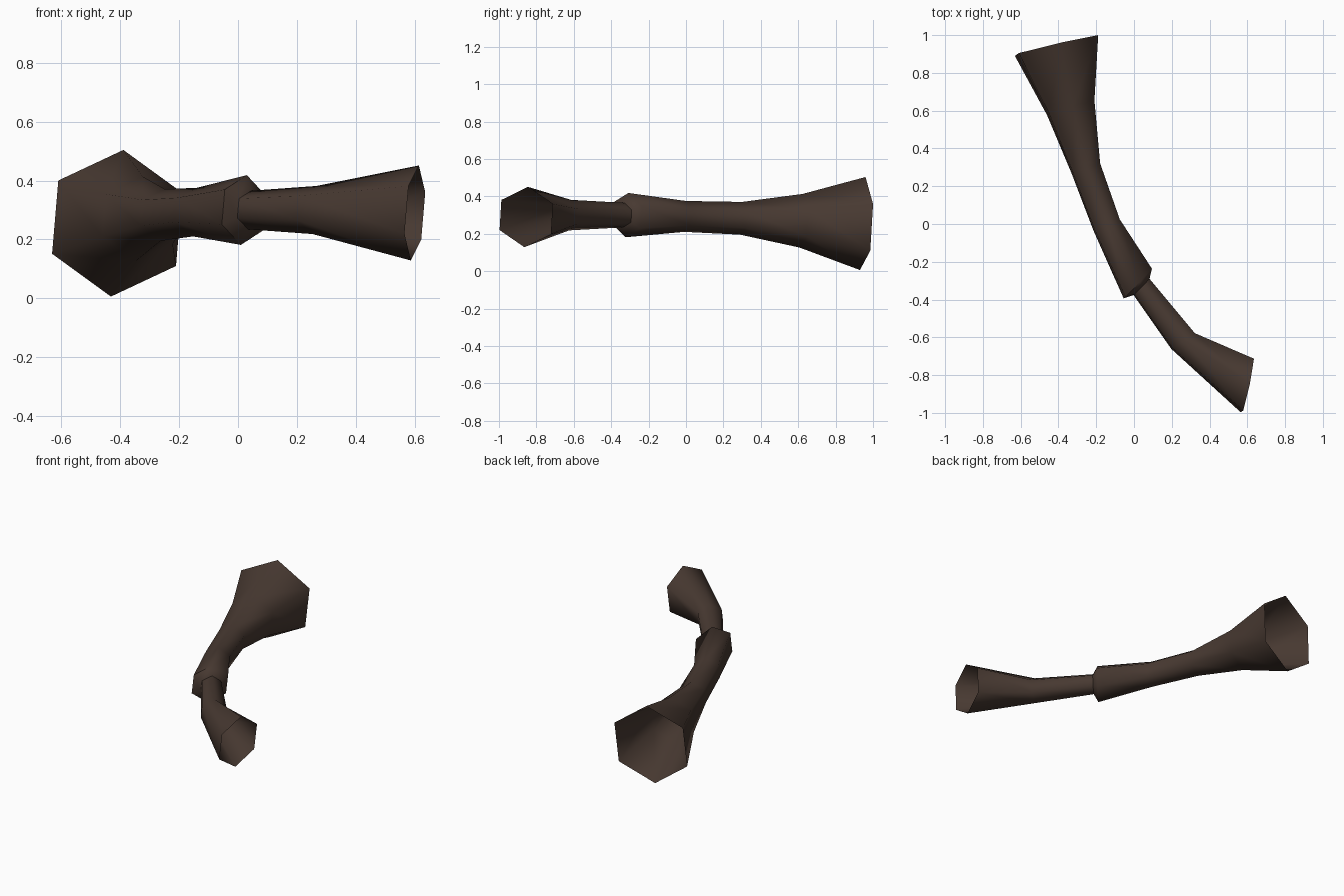
import bpy, math
from mathutils import Vector

if "Cube" in bpy.data.objects:
    bpy.data.objects.remove(bpy.data.objects["Cube"])

bark = bpy.data.materials.new("dark brown")
bark.diffuse_color = (0.064, 0.041, 0.031, 1)
bark.use_nodes = True
bark.node_tree.nodes["Principled BSDF"].inputs["Base Color"].default_value = bark.diffuse_color

SIDES = 6
UP = Vector((0.085, 0.06, 1)).normalized()


def tube(name, rings):
    """Open hexagonal tube through rings of (centre, radius, heading in degrees)."""
    verts, faces = [], []
    for centre, radius, heading in rings:
        a = math.radians(heading)
        side = Vector((math.cos(a), math.sin(a), 0))
        side = (side - UP * side.dot(UP)).normalized()
        for i in range(SIDES):
            t = math.radians(90) + math.tau * i / SIDES
            verts.append(Vector(centre) + radius * (side * math.cos(t) + UP * math.sin(t)))
    for k in range(len(rings) - 1):
        for i in range(SIDES):
            j = (i + 1) % SIDES
            b, n = k * SIDES, (k + 1) * SIDES
            faces.append((b + i, b + j, n + j, n + i))
    mesh = bpy.data.meshes.new(name)
    mesh.from_pydata(verts, [], faces)
    mesh.materials.append(bark)
    obj = bpy.data.objects.new(name, mesh)
    bpy.context.collection.objects.link(obj)
    bpy.ops.object.select_all(action='DESELECT')
    obj.select_set(True)
    bpy.context.view_layer.objects.active = obj
    bpy.ops.object.shade_smooth_by_angle(angle=math.radians(65))


# Wide flared half, ending in a step down to the narrow half
step = ((0.04, -0.333, 0.30), 0.066, 46)
tube("wide_branch", [
    ((-0.41, 0.945, 0.255), 0.25, 13),
    ((-0.335, 0.615, 0.27), 0.144, 16),
    ((-0.255, 0.295, 0.283), 0.088, 18),
    ((-0.145, -0.005, 0.293), 0.083, 23),
    ((0.02, -0.315, 0.30), 0.119, 47),
    step,
])

# Narrow half, bending and flaring to its open end
tube("narrow_branch", [
    step,
    ((0.26, -0.62, 0.30), 0.082, 34),
    ((0.60, -0.855, 0.29), 0.162, 78),
])
